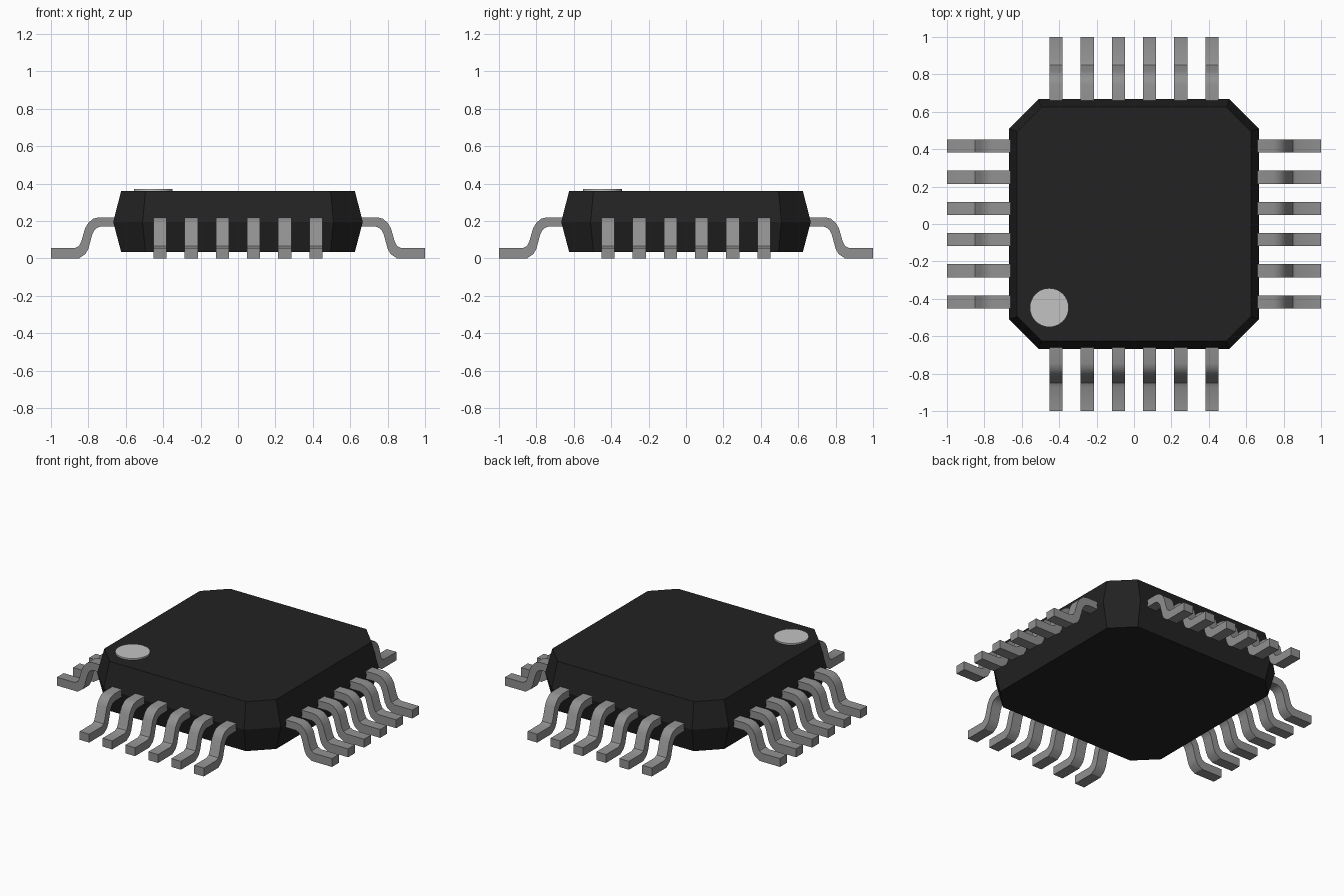
import bpy
import bmesh
import math
from mathutils import Matrix

if "Cube" in bpy.data.objects:
    bpy.data.objects.remove(bpy.data.objects["Cube"], do_unlink=True)


def make_material(name, value, rough):
    m = bpy.data.materials.new(name)
    m.use_nodes = True
    color = (value, value, value, 1)
    m.diffuse_color = color
    bsdf = next(n for n in m.node_tree.nodes if n.type == 'BSDF_PRINCIPLED')
    bsdf.inputs["Base Color"].default_value = color
    bsdf.inputs["Roughness"].default_value = rough
    return m


black = make_material("black plastic", 0.016, 0.6)
grey = make_material("grey metal", 0.28, 0.4)
light = make_material("light grey marking", 0.54, 0.6)


def add_object(name, bm, mat):
    bmesh.ops.recalc_face_normals(bm, faces=bm.faces)
    me = bpy.data.meshes.new(name)
    bm.to_mesh(me)
    bm.free()
    me.materials.append(mat)
    ob = bpy.data.objects.new(name, me)
    bpy.context.collection.objects.link(ob)
    return ob


# Package body: three stacked octagons, widest at the lead line
def octagon(bm, half, corner, z):
    quarter = [(half, -corner), (half, corner)]
    ring = []
    for k in range(4):
        for x, y in quarter:
            for _ in range(k):
                x, y = -y, x
            ring.append(bm.verts.new((x, y, z)))
    return ring


bm = bmesh.new()
rings = [octagon(bm, 0.625, 0.495, 0.035),
         octagon(bm, 0.667, 0.51, 0.195),
         octagon(bm, 0.625, 0.495, 0.36)]
for a, b in zip(rings, rings[1:]):
    for i in range(8):
        j = (i + 1) % 8
        bm.faces.new((a[i], a[j], b[j], b[i]))
bm.faces.new(rings[0])
bm.faces.new(rings[2])
add_object("package_body", bm, black)

# Gull-wing leads: a bent strip profile, (distance from centre, height)
UPPER = [(0.62, 0.22), (0.745, 0.22), (0.775, 0.212), (0.80, 0.19),
         (0.818, 0.16), (0.838, 0.09), (0.85, 0.066), (0.872, 0.055), (1.0, 0.055)]
LOWER = [(0.62, 0.17), (0.735, 0.17), (0.755, 0.163), (0.77, 0.147),
         (0.78, 0.125), (0.80, 0.052), (0.815, 0.024), (0.85, 0.0), (1.0, 0.0)]
WIDTH = 0.07


def add_lead(bm, offset, angle):
    turn = Matrix.Rotation(angle, 3, 'Z')
    from mathutils import Vector
    rows = []
    for (ux, uz), (lx, lz) in zip(UPPER, LOWER):
        pts = [(ux, -1, uz), (ux, 1, uz), (lx, 1, lz), (lx, -1, lz)]
        rows.append([bm.verts.new(turn @ Vector((x, offset + s * WIDTH / 2, z)))
                     for x, s, z in pts])
    for a, b in zip(rows, rows[1:]):
        for i in range(4):
            j = (i + 1) % 4
            bm.faces.new((a[i], a[j], b[j], b[i]))
    bm.faces.new(rows[0])
    bm.faces.new(rows[-1])


for k, side in enumerate(("left", "back", "right", "front")):
    bm = bmesh.new()
    for n in range(6):
        add_lead(bm, (n - 2.5) / 6, k * math.pi / 2)
    ob = add_object(side + "_leads", bm, grey)
    bpy.ops.object.select_all(action='DESELECT')
    ob.select_set(True)
    bpy.context.view_layer.objects.active = ob
    bpy.ops.object.shade_smooth_by_angle(angle=math.radians(32))

# Round orientation mark on the top face
bm = bmesh.new()
bmesh.ops.create_cone(bm, cap_ends=True, segments=32, radius1=0.104, radius2=0.104,
                      depth=0.014, matrix=Matrix.Translation((-0.453, -0.447, 0.363)))
add_object("orientation_mark", bm, light)
